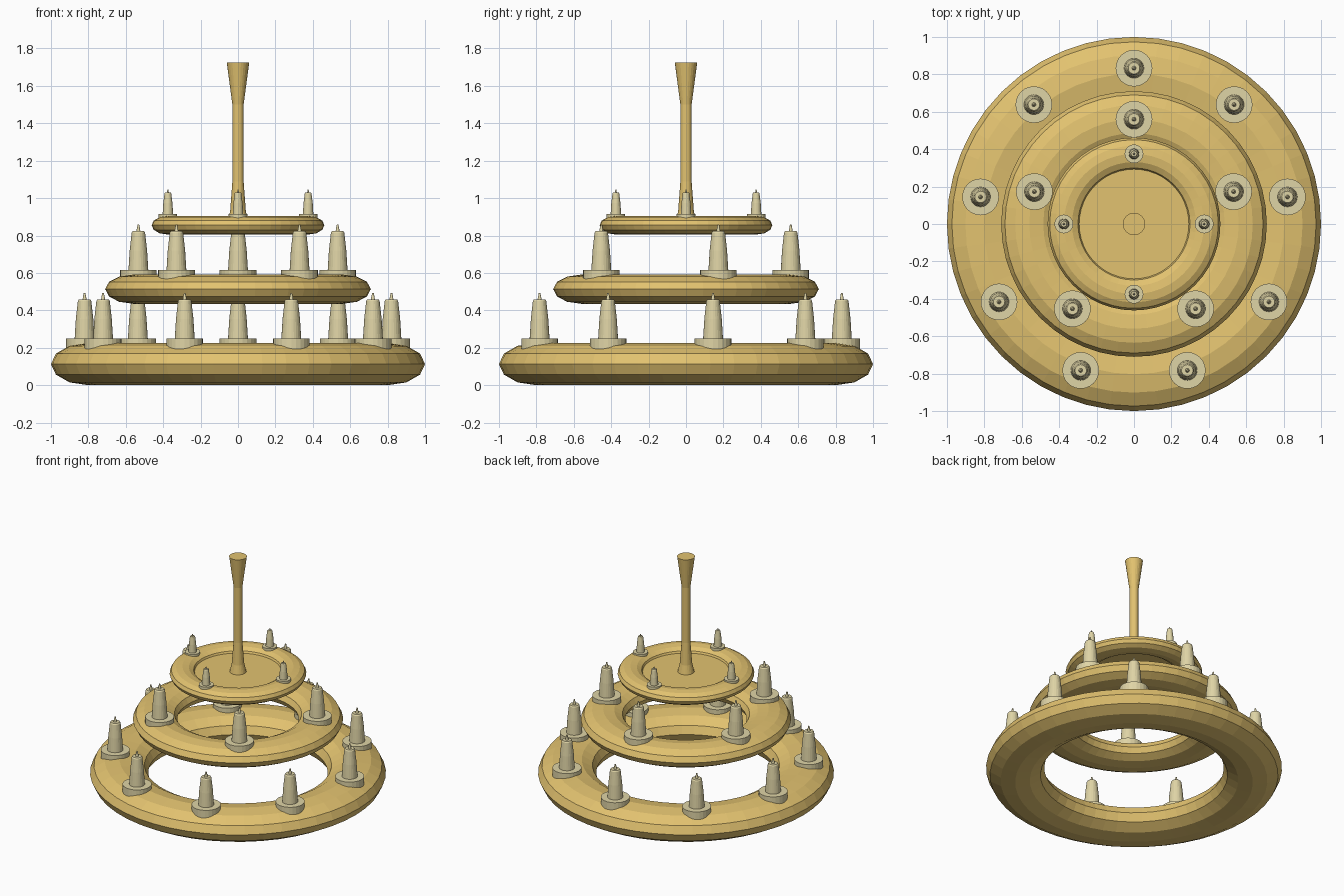
import bpy, bmesh
from math import sin, cos, pi

if "Cube" in bpy.data.objects:
    bpy.data.objects.remove(bpy.data.objects["Cube"])


def material(name, color):
    m = bpy.data.materials.new(name)
    m.diffuse_color = color
    m.use_nodes = True
    m.node_tree.nodes["Principled BSDF"].inputs["Base Color"].default_value = m.diffuse_color
    return m


gold = material("gold", (0.76, 0.54, 0.16, 1))
wax = material("wax", (0.74, 0.66, 0.38, 1))


def lathe(name, profile, segments, mat, location=(0, 0, 0), closed=False):
    """Spin (radius, z) points around z; closed joins last point to first, otherwise ends are capped."""
    bm = bmesh.new()
    rings = [[bm.verts.new((r * cos(2 * pi * i / segments), r * sin(2 * pi * i / segments), z))
              for i in range(segments)] for r, z in profile]
    pairs = list(zip(rings, rings[1:]))
    if closed:
        pairs.append((rings[-1], rings[0]))
    for a, b in pairs:
        for i in range(segments):
            j = (i + 1) % segments
            bm.faces.new((a[i], a[j], b[j], b[i]))
    if not closed:
        bm.faces.new(rings[0][::-1])
        bm.faces.new(rings[-1])
    bmesh.ops.recalc_face_normals(bm, faces=bm.faces)
    mesh = bpy.data.meshes.new(name)
    bm.to_mesh(mesh)
    bm.free()
    mesh.materials.append(mat)
    ob = bpy.data.objects.new(name, mesh)
    ob.location = location
    bpy.context.collection.objects.link(ob)
    return ob


def tier(name, major, minor, z, half_height, candle_radius, count, size, seat):
    # flattened twelve-sided torus
    section = [(major + minor * cos(pi * k / 6), z + half_height * sin(pi * k / 6))
               for k in range(12)]
    lathe(name + "_ring", section, 48, gold, closed=True)
    # drip dish, tapered candle and pointed wick in one profile
    dish, foot, tip, height, wick = size
    profile = [(dish, -0.075 * dish / 0.1), (dish, 0), (foot, 0),
               (foot * 0.88, height * 0.5), (tip, height * 0.96), (tip * 0.85, height),
               (tip * 0.3, height), (tip * 0.12, wick)]
    for k in range(count):
        a = pi / 2 + 2 * pi * k / count
        lathe(f"{name}_candle_{k + 1}", profile, 24, wax,
              (candle_radius * cos(a), candle_radius * sin(a), seat))


large = (0.098, 0.053, 0.036, 0.208, 0.243)
small = (0.05, 0.028, 0.018, 0.115, 0.13)
tier("lower", 0.803, 0.197, 0.1125, 0.1125, 0.833, 9, large, 0.25)
tier("middle", 0.56, 0.15, 0.513, 0.078, 0.56, 5, large, 0.615)
tier("upper", 0.375, 0.087, 0.855, 0.05, 0.375, 4, small, 0.915)

# plate closing the upper ring
lathe("center_plate", [(0.295, 0.84), (0.295, 0.866)], 48, gold)

# hanging stem flared at both ends
lathe("stem", [(0.06, 0.85), (0.042, 0.93), (0.03, 1.09), (0.03, 1.5), (0.06, 1.725)], 24, gold)
